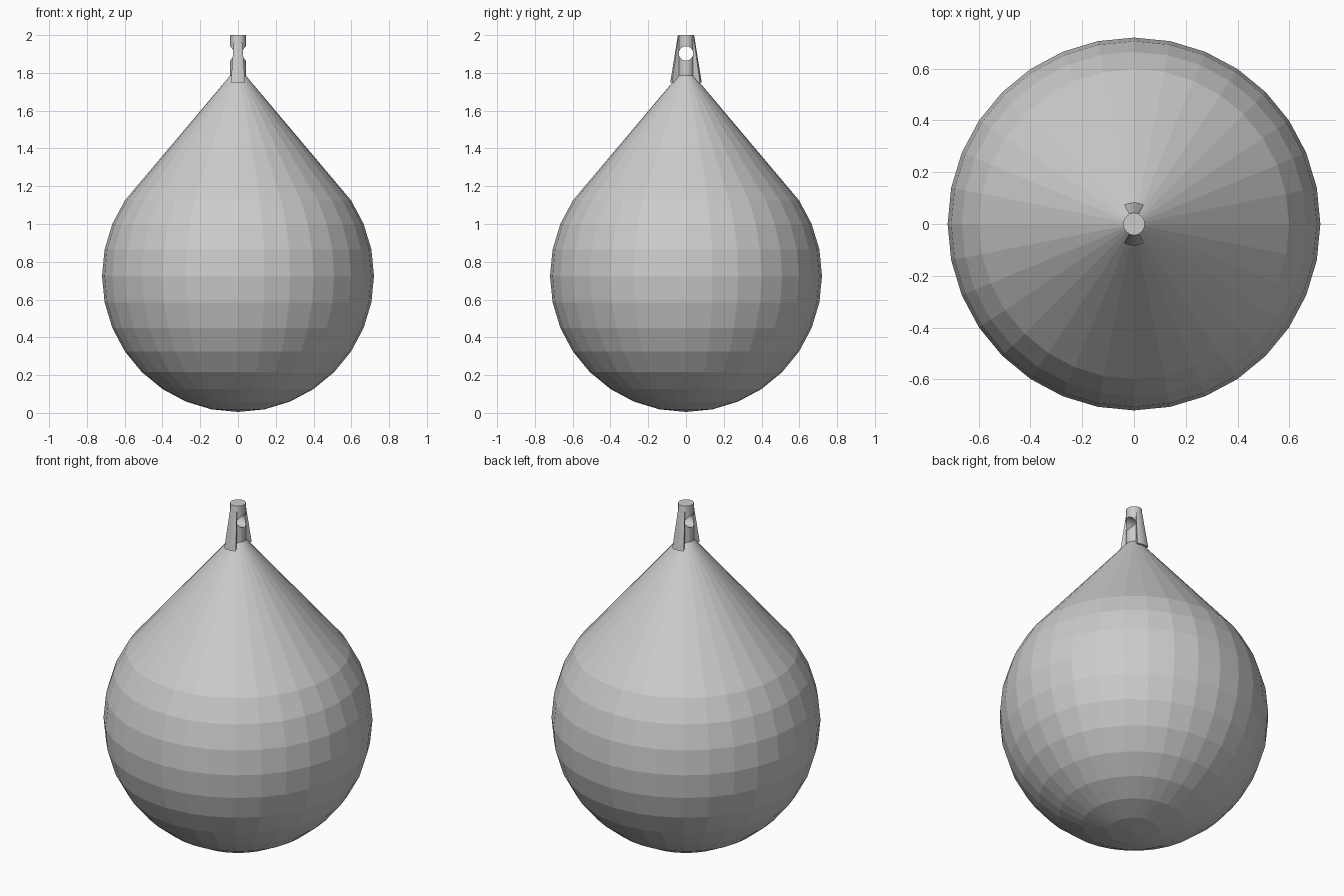
import bpy
import bmesh
from math import sin, cos, pi, radians
from mathutils import Matrix

cube = bpy.data.objects.get("Cube")
if cube:
    bpy.data.objects.remove(cube, do_unlink=True)

grey = bpy.data.materials.new("light grey")
grey.use_nodes = True
grey.diffuse_color = (0.6, 0.6, 0.6, 1)
grey.node_tree.nodes["Principled BSDF"].inputs["Base Color"].default_value = (0.6, 0.6, 0.6, 1)


def finish(name, bm):
    bmesh.ops.remove_doubles(bm, verts=bm.verts, dist=0.0001)
    bmesh.ops.recalc_face_normals(bm, faces=bm.faces)
    mesh = bpy.data.meshes.new(name)
    bm.to_mesh(mesh)
    bm.free()
    mesh.materials.append(grey)
    obj = bpy.data.objects.new(name, mesh)
    bpy.context.collection.objects.link(obj)
    return obj


def lathe(name, profile, steps, start=0, sweep=2 * pi):
    """Spin an (r, z) profile around the z axis."""
    bm = bmesh.new()
    verts = [bm.verts.new((r * cos(start), r * sin(start), z)) for r, z in profile]
    edges = [bm.edges.new(pair) for pair in zip(verts, verts[1:])]
    bmesh.ops.spin(bm, geom=verts + edges, cent=(0, 0, 0), axis=(0, 0, 1),
                   angle=sweep, steps=steps)
    bmesh.ops.remove_doubles(bm, verts=bm.verts, dist=0.0001)
    # Close the two flat sides of a partial sweep
    bmesh.ops.holes_fill(bm, edges=[e for e in bm.edges if e.is_boundary], sides=0)
    return finish(name, bm)


# Drop-shaped body: a faceted ball drawn up into a cone
RADIUS, CENTRE = 0.72, 0.725
ball = [(RADIUS * cos(a), CENTRE + RADIUS * sin(a))
        for a in (-pi / 2 + i * pi / 16 for i in range(12))]
lathe("drop_body", ball + [(0, 1.835)], 32)

# Eyelet stem and its two flared ribs
stem = lathe("eyelet_stem", [(0, 1.76), (0.042, 1.76), (0.042, 2), (0, 2)], 32)
half = radians(27)
ribs = [lathe(side + "_rib", [(0, 1.75), (0.083, 1.75), (0.043, 2), (0, 2), (0, 1.75)],
              8, middle - half, 2 * half)
        for side, middle in (("front", -pi / 2), ("back", pi / 2))]

# Round hole through the eyelet, from side to side
bm = bmesh.new()
bmesh.ops.create_cone(bm, cap_ends=True, segments=32, radius1=0.038, radius2=0.038, depth=0.4,
                      matrix=Matrix.Translation((0, 0, 1.903)) @ Matrix.Rotation(pi / 2, 4, "Y"))
cutter = finish("hole_cutter", bm)
cutter.hide_render = True
cutter.hide_viewport = True
for part in [stem] + ribs:
    cut = part.modifiers.new("hole", "BOOLEAN")
    cut.operation = "DIFFERENCE"
    cut.solver = "EXACT"
    cut.object = cutter
